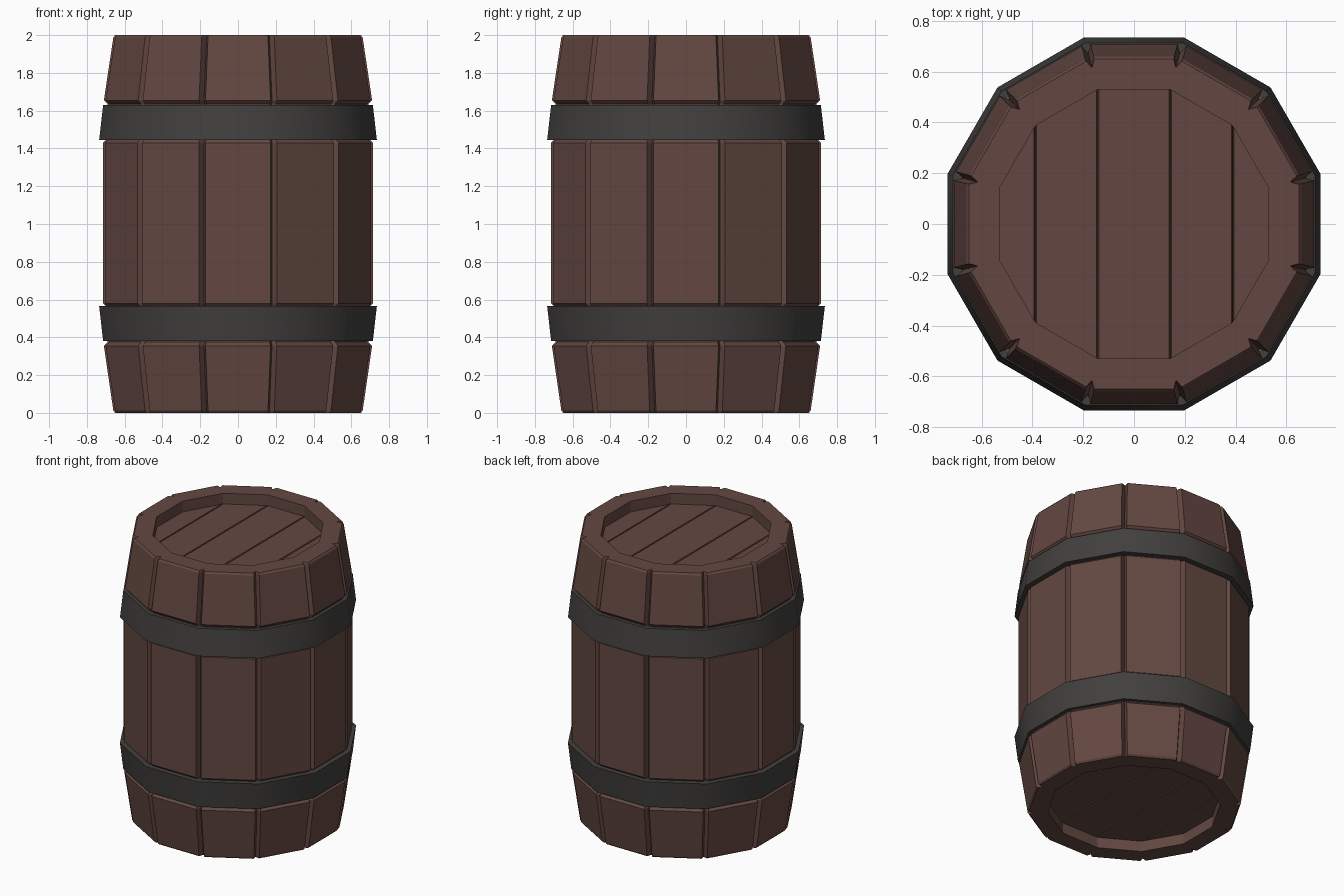
import bpy
import bmesh
import math

cube = bpy.data.objects.get("Cube")
if cube:
    bpy.data.objects.remove(cube)

SIDES = 12
HALF = math.pi / SIDES
GROOVE = 0.018


def material(name, color):
    mat = bpy.data.materials.new(name)
    mat.use_nodes = True
    mat.diffuse_color = color
    bsdf = mat.node_tree.nodes["Principled BSDF"]
    bsdf.inputs["Base Color"].default_value = color
    bsdf.inputs["Roughness"].default_value = 0.8
    return mat


wood = material("dark brown wood", (0.125, 0.064, 0.053, 1))
iron = material("dark grey iron", (0.054, 0.051, 0.049, 1))


def finish(bm, name, mat):
    bmesh.ops.recalc_face_normals(bm, faces=bm.faces)
    mesh = bpy.data.meshes.new(name)
    bm.to_mesh(mesh)
    bm.free()
    mesh.materials.append(mat)
    obj = bpy.data.objects.new(name, mesh)
    bpy.context.collection.objects.link(obj)
    return obj


def ring(bm, apothem, z, depth=None):
    """Twelve-sided ring; with a depth, every corner becomes a V groove."""
    verts = []
    for k in range(SIDES):
        a = 2 * HALF * k
        if depth is not None:
            side = apothem * math.tan(HALF) - GROOVE
            for s in (-side, side):
                verts.append(bm.verts.new((apothem * math.cos(a) - s * math.sin(a),
                                           apothem * math.sin(a) + s * math.cos(a), z)))
        r = apothem / math.cos(HALF) - (depth or 0)
        verts.append(bm.verts.new((r * math.cos(a + HALF), r * math.sin(a + HALF), z)))
    return verts


def bridge(bm, lower, upper):
    n = len(lower)
    for i in range(n):
        j = (i + 1) % n
        bm.faces.new((lower[i], lower[j], upper[j], upper[i]))


def flip(z):
    """Height of the matching point on the lower half."""
    return 2 - z + (0.01 if z < 1.9 else 0)


# Staves: apothem, height, groove depth, from the lid up over the rim and down
upper = [(0.53, 1.925, 0), (0.53, 2.0, 0), (0.65, 2.0, 0.035), (0.66, 1.988, 0.04),
         (0.71, 1.655, 0.04), (0.69, 1.635, 0.03), (0.695, 1.45, 0.03), (0.714, 1.43, 0.04)]
profile = upper + [(a, flip(z), d) for a, z, d in reversed(upper)]
bm = bmesh.new()
rings = [ring(bm, a, z, d) for a, z, d in profile]
for one, two in zip(rings, rings[1:]):
    bridge(bm, one, two)
finish(bm, "staves", wood)


# Lids: recessed planks with narrow grooves running front to back
def lid(name, z, inward):
    bm = bmesh.new()
    bm.faces.new(ring(bm, 0.53, z))
    seams = (-0.39, -0.143, 0.143, 0.39)
    for x in seams:
        for dx in (-0.005, 0, 0.005):
            bmesh.ops.bisect_plane(bm, geom=bm.verts[:] + bm.edges[:] + bm.faces[:],
                                   plane_co=(x + dx, 0, 0), plane_no=(1, 0, 0))
    for v in bm.verts:
        if any(abs(v.co.x - x) < 0.001 for x in seams):
            v.co.z += inward
    bm.normal_update()
    obj = finish(bm, name, wood)
    # Point the open sheet outward
    if obj.data.polygons[0].normal.z * inward > 0:
        obj.data.flip_normals()


lid("top_lid", 1.925, -0.012)
lid("bottom_lid", flip(1.925), 0.012)


# Hoops: slanted iron bands following the taper
def hoop(name, height):
    bm = bmesh.new()
    section = [(0.735, 1.445), (0.714, 1.63), (0.68, 1.63), (0.68, 1.445)]
    loops = [ring(bm, a, height(z)) for a, z in section]
    for i in range(4):
        bridge(bm, loops[i], loops[(i + 1) % 4])
    obj = finish(bm, name, iron)
    bpy.ops.object.select_all(action="DESELECT")
    obj.select_set(True)
    bpy.context.view_layer.objects.active = obj
    bpy.ops.object.shade_smooth_by_angle(angle=math.radians(35))


hoop("upper_hoop", lambda z: z)
hoop("lower_hoop", flip)
